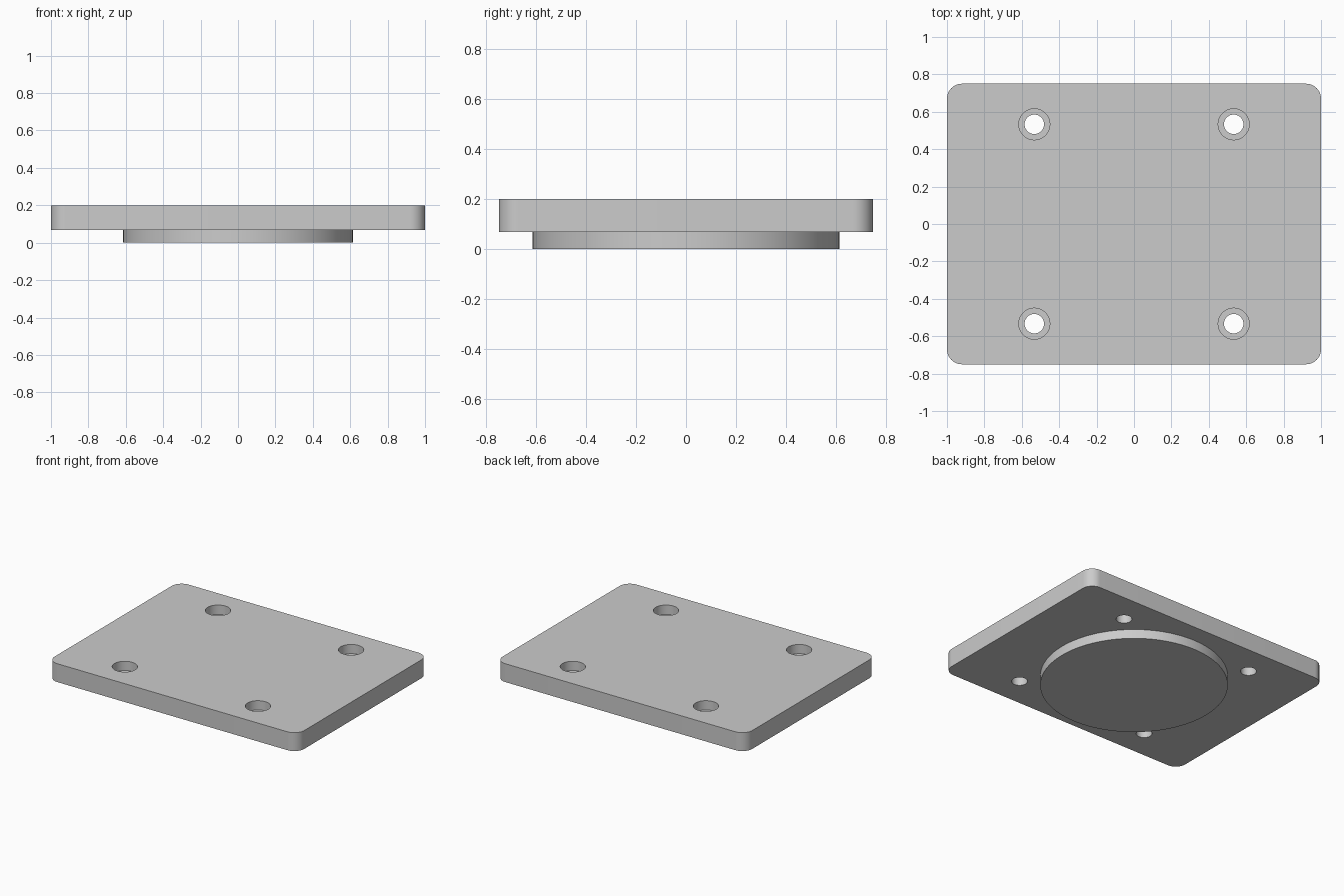
import bpy, bmesh, math

if "Cube" in bpy.data.objects:
    bpy.data.objects.remove(bpy.data.objects["Cube"])

TOP, SEAT, BASE = 0.2, 0.133, 0.067   # plate top, counterbore floor, plate underside

grey = bpy.data.materials.new("light grey")
grey.diffuse_color = (0.6, 0.6, 0.6, 1)
grey.use_nodes = True
grey.node_tree.nodes["Principled BSDF"].inputs["Base Color"].default_value = grey.diffuse_color


def make_object(name, bm):
    bmesh.ops.recalc_face_normals(bm, faces=bm.faces)
    mesh = bpy.data.meshes.new(name)
    bm.to_mesh(mesh)
    bm.free()
    mesh.materials.append(grey)
    obj = bpy.data.objects.new(name, mesh)
    bpy.context.collection.objects.link(obj)
    return obj


def smooth(obj):
    bpy.ops.object.select_all(action='DESELECT')
    obj.select_set(True)
    bpy.context.view_layer.objects.active = obj
    bpy.ops.object.shade_smooth_by_angle(angle=math.radians(30))


def prism(bm, outline, z0, z1):
    face = bm.faces.new([bm.verts.new((x, y, z0)) for x, y in outline])
    ext = bmesh.ops.extrude_face_region(bm, geom=[face])
    verts = [g for g in ext["geom"] if isinstance(g, bmesh.types.BMVert)]
    bmesh.ops.translate(bm, verts=verts, vec=(0, 0, z1 - z0))


def arc(cx, cy, r, start, sweep, n):
    return [(cx + r * math.cos(start + sweep * i / n),
             cy + r * math.sin(start + sweep * i / n)) for i in range(n + 1)]


def stepped_pin(bm, cx, cy, profile, n=48):
    rings = [[bm.verts.new((x, y, z)) for x, y in arc(cx, cy, r, 0, math.tau, n)[:-1]]
             for r, z in profile]
    for a, b in zip(rings, rings[1:]):
        for i in range(n):
            j = (i + 1) % n
            bm.faces.new((a[i], a[j], b[j], b[i]))
    bm.faces.new(rings[0][::-1])
    bm.faces.new(rings[-1])


# Rounded rectangular plate
R = 0.08
outline = []
for k, (sx, sy) in enumerate([(1, 1), (-1, 1), (-1, -1), (1, -1)]):
    outline += arc(sx * (1 - R), sy * (0.75 - R), R, k * math.pi / 2, math.pi / 2, 12)
bm = bmesh.new()
prism(bm, outline, BASE, TOP)
plate = make_object("mounting_plate", bm)

# Four counterbored screw holes
bm = bmesh.new()
for sx in (-1, 1):
    for sy in (-1, 1):
        stepped_pin(bm, sx * 0.533, sy * 0.533,
                    [(0.052, BASE - 0.05), (0.052, SEAT), (0.083, SEAT), (0.083, TOP + 0.05)])
cutter = make_object("screw_hole_cutter", bm)
cutter.hide_render = True
mod = plate.modifiers.new("screw holes", 'BOOLEAN')
mod.object = cutter
mod.operation = 'DIFFERENCE'
mod.solver = 'EXACT'
bpy.context.view_layer.objects.active = plate
bpy.ops.object.modifier_apply(modifier=mod.name)
bpy.data.objects.remove(cutter)
smooth(plate)

# Round locating boss underneath
bm = bmesh.new()
prism(bm, arc(0, 0, 0.615, 0, math.tau, 128)[:-1], 0, BASE)
smooth(make_object("locating_boss", bm))
